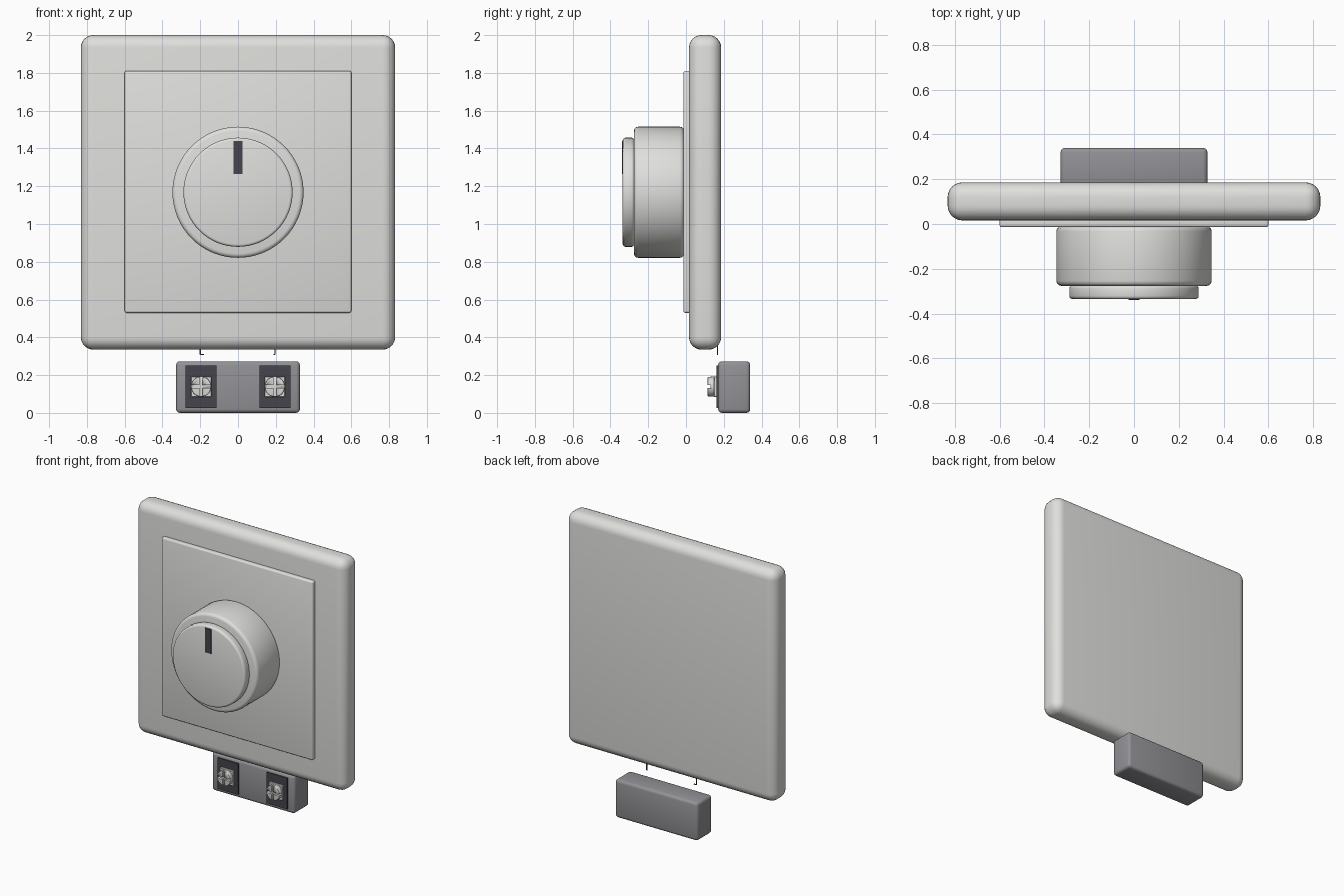
import bpy
import math
from mathutils import Vector

if "Cube" in bpy.data.objects:
    bpy.data.objects.remove(bpy.data.objects["Cube"], do_unlink=True)


def material(name, r, g, b):
    m = bpy.data.materials.new(name)
    m.use_nodes = True
    m.diffuse_color = (r, g, b, 1)
    m.node_tree.nodes["Principled BSDF"].inputs["Base Color"].default_value = (r, g, b, 1)
    return m


ivory = material("warm white plastic", 0.74, 0.74, 0.72)
grey = material("terminal grey", 0.29, 0.29, 0.31)
dark = material("dark grey", 0.06, 0.06, 0.072)
metal = material("screw metal", 0.7, 0.7, 0.68)


def finish(obj, name, mat, bevel=0, segments=3):
    obj.name = name
    obj.data.materials.append(mat)
    bpy.ops.object.transform_apply(location=False, rotation=True, scale=True)
    if bevel:
        mod = obj.modifiers.new("rounding", "BEVEL")
        mod.width = bevel
        mod.segments = segments
        mod.limit_method = "ANGLE"
        bpy.ops.object.modifier_apply(modifier=mod.name)
    bpy.ops.object.shade_smooth_by_angle(angle=math.radians(35))
    return obj


def box(name, mat, low, high, bevel=0, segments=3):
    low, high = Vector(low), Vector(high)
    bpy.ops.mesh.primitive_cube_add(size=1, location=(low + high) / 2)
    obj = bpy.context.object
    obj.scale = high - low
    return finish(obj, name, mat, bevel, segments)


def disc(name, mat, x, z, radius, front, back, bevel=0, sides=64):
    bpy.ops.mesh.primitive_cylinder_add(
        vertices=sides, radius=radius, depth=back - front,
        location=(x, (front + back) / 2, z), rotation=(math.pi / 2, 0, 0))
    return finish(bpy.context.object, name, mat, bevel)


def cut(obj, cutter):
    mod = obj.modifiers.new("slot", "BOOLEAN")
    mod.operation = "DIFFERENCE"
    mod.solver = "EXACT"
    mod.object = cutter
    bpy.context.view_layer.objects.active = obj
    bpy.ops.object.modifier_apply(modifier=mod.name)
    bpy.data.objects.remove(cutter, do_unlink=True)


# Wall plate and raised centre panel
box("frame_plate", ivory, (-0.832, 0.016, 0.335), (0.832, 0.186, 2.0), 0.066, 6)
box("centre_panel", ivory, (-0.6, -0.014, 0.53), (0.6, 0.03, 1.81), 0.01)

# Rotary knob with front cap and pointer mark
KNOB_Z = 1.168
disc("knob_body", ivory, 0, KNOB_Z, 0.347, -0.276, -0.01, 0.022)
disc("knob_cap", ivory, 0, KNOB_Z, 0.289, -0.335, -0.274, 0.014)
box("knob_pointer", dark, (-0.025, -0.34, 1.265), (0.025, -0.332, 1.44))

# Terminal block
box("terminal_block", grey, (-0.328, 0.17, 0), (0.328, 0.34, 0.273), 0.02)

for side, x in (("right", -0.195), ("left", 0.195)):
    # Dark recess plate behind each screw
    box(side + "_terminal_pad", dark, (x - 0.082, 0.162, 0.027), (x + 0.082, 0.171, 0.25))
    # Square washer and cross-slotted screw head
    box(side + "_screw_washer", metal, (x - 0.054, 0.147, 0.085), (x + 0.054, 0.164, 0.193), 0.003, 1)
    head = disc(side + "_screw_head", metal, x, 0.139, 0.053, 0.115, 0.149, 0.004, 32)
    for half_x, half_z in ((0.07, 0.008), (0.008, 0.07)):
        slot = box("slot_cutter", metal, (x - half_x, 0.1, 0.139 - half_z),
                   (x + half_x, 0.13, 0.139 + half_z))
        slot.hide_render = True
        cut(head, slot)

# Thin wire ends below the plate, each with a small foot
for side, x, reach in (("right", -0.2, 0.02), ("left", 0.195, -0.006)):
    box(side + "_wire", dark, (x - 0.003, 0.164, 0.308), (x + 0.003, 0.17, 0.36))
    box(side + "_wire_foot", dark, (min(x, x + reach), 0.164, 0.306),
        (max(x, x + reach), 0.17, 0.311))
